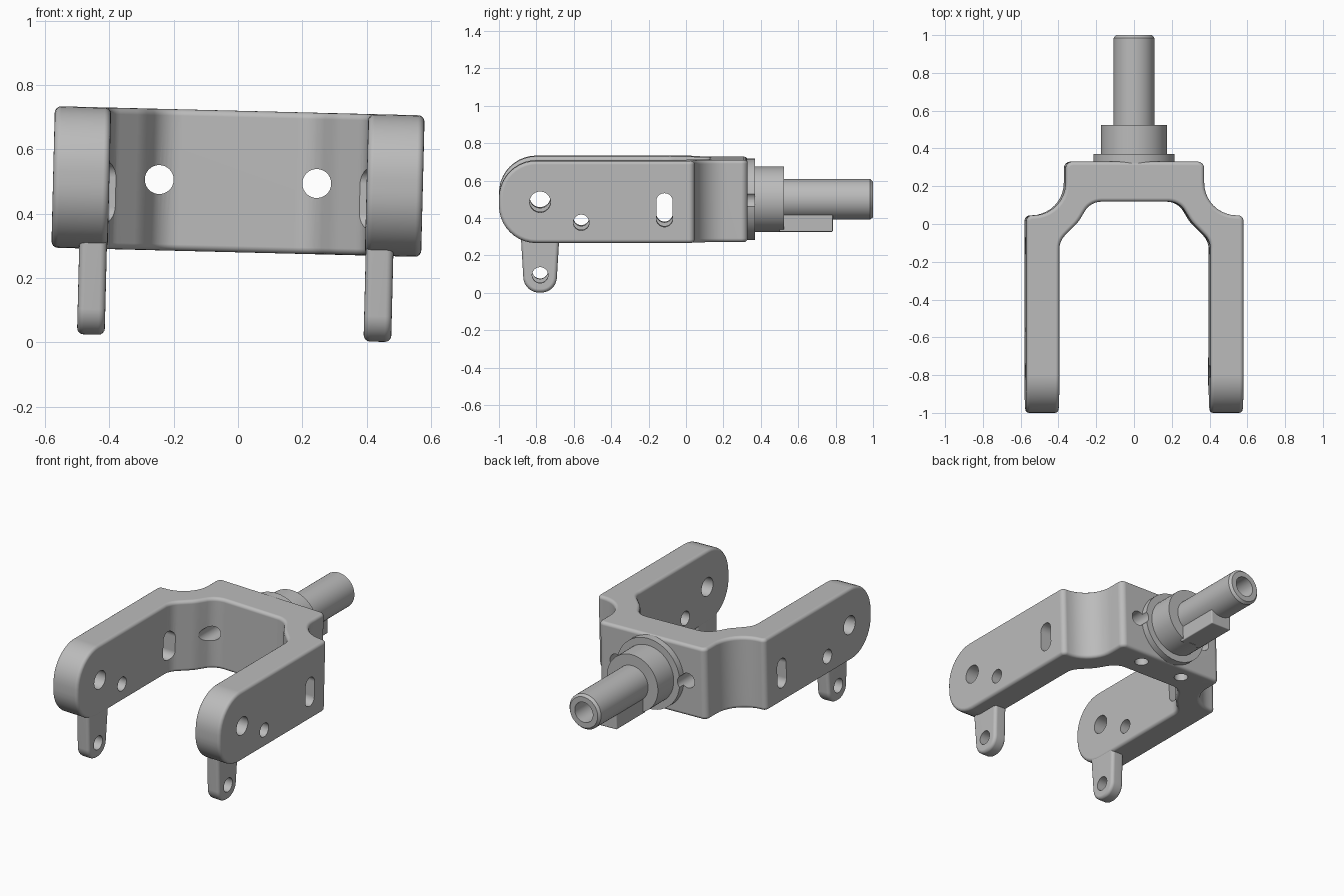
import bpy, bmesh, math
from mathutils import Vector, Matrix

if "Cube" in bpy.data.objects:
    bpy.data.objects.remove(bpy.data.objects["Cube"])

# One cast-metal grey
metal = bpy.data.materials.new("cast grey metal")
metal.use_nodes = True
grey = (0.5, 0.5, 0.5, 1)
metal.diffuse_color = grey
metal.node_tree.nodes["Principled BSDF"].inputs["Base Color"].default_value = grey

# The whole fork leans slightly to one side
LEAN = Matrix.Translation((0, 0, 0.5)) @ Matrix.Rotation(0.025, 4, 'Y')


def rounded(corners):
    """Polygon from (u, v, radius) corners, each corner rounded by an arc."""
    pts = []
    for i, (u, v, r) in enumerate(corners):
        p = Vector((u, v))
        if r == 0:
            pts.append(p)
            continue
        a = (Vector(corners[i - 1][:2]) - p).normalized()
        b = (Vector(corners[(i + 1) % len(corners)][:2]) - p).normalized()
        half = a.angle(b) / 2
        center = p + (a + b).normalized() * r / math.sin(half)
        start = p + a * r / math.tan(half) - center
        end = p + b * r / math.tan(half) - center
        turn = math.pi - 2 * half
        n = max(3, round(turn / math.radians(9)))
        for k in range(n + 1):
            t = k / n
            arm = (start * math.sin((1 - t) * turn) + end * math.sin(t * turn)) / math.sin(turn)
            pts.append(center + arm)
    return [p for i, p in enumerate(pts) if (p - pts[i - 1]).length > 1e-5]


def pill(u, v, w, h):
    """Rounded slot outline; a circle when w equals h."""
    r = min(w, h) / 2 - 1e-6
    return rounded([(u - w / 2, v - h / 2, r), (u + w / 2, v - h / 2, r),
                    (u + w / 2, v + h / 2, r), (u - w / 2, v + h / 2, r)])


def prism(bm, outline, axis, lo, hi):
    """Extrude an outline along an axis between two distances."""
    place = {'x': lambda p, t: (t, p.x, p.y),
             'y': lambda p, t: (p.x, t, p.y),
             'z': lambda p, t: (p.x, p.y, t)}[axis]
    rings = [[bm.verts.new(place(p, t)) for p in outline] for t in (lo, hi)]
    bm.faces.new(rings[0])
    bm.faces.new(rings[1])
    n = len(outline)
    for i in range(n):
        j = (i + 1) % n
        bm.faces.new((rings[0][i], rings[0][j], rings[1][j], rings[1][i]))


def make(name, bm):
    bmesh.ops.recalc_face_normals(bm, faces=bm.faces)
    mesh = bpy.data.meshes.new(name)
    bm.to_mesh(mesh)
    bm.free()
    mesh.materials.append(metal)
    ob = bpy.data.objects.new(name, mesh)
    bpy.context.collection.objects.link(ob)
    return ob


def boolean(ob, tool, operation):
    mod = ob.modifiers.new(operation.lower(), 'BOOLEAN')
    mod.operation = operation
    mod.solver = 'EXACT'
    mod.object = tool
    tool.hide_render = True


def bevel(ob, width):
    mod = ob.modifiers.new("fillet", 'BEVEL')
    mod.width = width
    mod.segments = 4
    mod.limit_method = 'ANGLE'
    mod.angle_limit = math.radians(35)
    mod.use_clamp_overlap = False


def finish(ob, *tools):
    """Apply modifiers, drop the helpers, smooth and lean the part."""
    bpy.context.view_layer.update()
    mesh = bpy.data.meshes.new_from_object(
        ob.evaluated_get(bpy.context.evaluated_depsgraph_get()))
    ob.modifiers.clear()
    ob.data = mesh
    for tool in tools:
        bpy.data.objects.remove(tool)
    mesh.polygons.foreach_set("use_smooth", [True] * len(mesh.polygons))
    mesh.set_sharp_from_angle(angle=math.radians(32))
    ob.modifiers.new("even shading", 'WEIGHTED_NORMAL').keep_sharp = True
    ob.matrix_world = LEAN


# Fork body: plan outline crossed with a side outline that rounds the arm ends
half = [(0.575, -1.1, 0), (0.575, 0.045, 0.03), (0.367, 0.05, 0.172), (0.367, 0.33, 0.035)]
inner = [(0.235, 0.118, 0.1), (0.3, 0.01, 0.2), (0.4, -0.09, 0.1), (0.4, -1.1, 0)]


def mirror(points):
    return [(-u, v, r) for u, v, r in reversed(points)]


bm = bmesh.new()
prism(bm, rounded(half + mirror(half) + mirror(inner) + inner), 'z', -0.3, 0.3)
body = make("fork_body", bm)

bm = bmesh.new()
prism(bm, rounded([(-1, -0.22, 0.2), (0.5, -0.22, 0), (0.5, 0.22, 0), (-1, 0.22, 0.2)]),
      'x', -0.8, 0.8)
side_shape = make("side_shape", bm)

# Holes: axle, pin and slot through the arms, bolts through and under the bridge
bm = bmesh.new()
prism(bm, pill(-0.78, 0.0, 0.112, 0.112), 'x', -0.7, 0.7)
prism(bm, pill(-0.56, -0.11, 0.085, 0.085), 'x', -0.7, 0.7)
prism(bm, pill(-0.115, -0.043, 0.088, 0.18), 'x', -0.7, 0.7)
for s in (-1, 1):
    prism(bm, pill(s * 0.245, 0, 0.09, 0.09), 'y', -0.05, 0.45)
    prism(bm, pill(s * 0.15, 0.24, 0.08, 0.08), 'z', -0.3, -0.1)
holes = make("hole_cutter", bm)

boolean(body, side_shape, 'INTERSECT')
bevel(body, 0.02)
boolean(body, holes, 'DIFFERENCE')

# Spindle: flange, collar and hollow shaft turned about y
profile = [(0, 0.3), (0.217, 0.3), (0.217, 0.37), (0.175, 0.37), (0.175, 0.525),
           (0.108, 0.525), (0.108, 0.985), (0.095, 1), (0.062, 1), (0.062, 0.7), (0, 0.66)]
bm = bmesh.new()
verts = [bm.verts.new((r, y, 0)) for r, y in profile]
edges = [bm.edges.new(pair) for pair in zip(verts, verts[1:])]
bmesh.ops.spin(bm, geom=verts + edges, cent=(0, 0, 0), axis=(0, 1, 0),
               angle=math.tau, steps=48)
bmesh.ops.remove_doubles(bm, verts=bm.verts, dist=1e-4)
spindle = make("spindle", bm)
boolean(spindle, holes, 'DIFFERENCE')
finish(spindle)
finish(body, side_shape, holes)

# Key under the shaft
bm = bmesh.new()
prism(bm, rounded([(-0.07, -0.172, 0), (0.07, -0.172, 0), (0.07, -0.07, 0), (-0.07, -0.07, 0)]),
      'y', 0.5, 0.785)
key = make("shaft_key", bm)
bevel(key, 0.006)
finish(key)

# Hanging lugs under the arm ends, each with a pin hole
for side, s in (("left", 1), ("right", -1)):
    bm = bmesh.new()
    prism(bm, rounded([(-0.885, -0.15, 0), (-0.865, -0.487, 0.084),
                       (-0.695, -0.487, 0.084), (-0.675, -0.15, 0)]),
          'x', s * 0.4025, s * 0.4885)
    lug = make(side + "_lug", bm)
    bm = bmesh.new()
    prism(bm, pill(-0.78, -0.393, 0.085, 0.085), 'x', s * 0.3, s * 0.6)
    pin = make("pin_cutter", bm)
    bevel(lug, 0.02)
    boolean(lug, pin, 'DIFFERENCE')
    finish(lug, pin)
